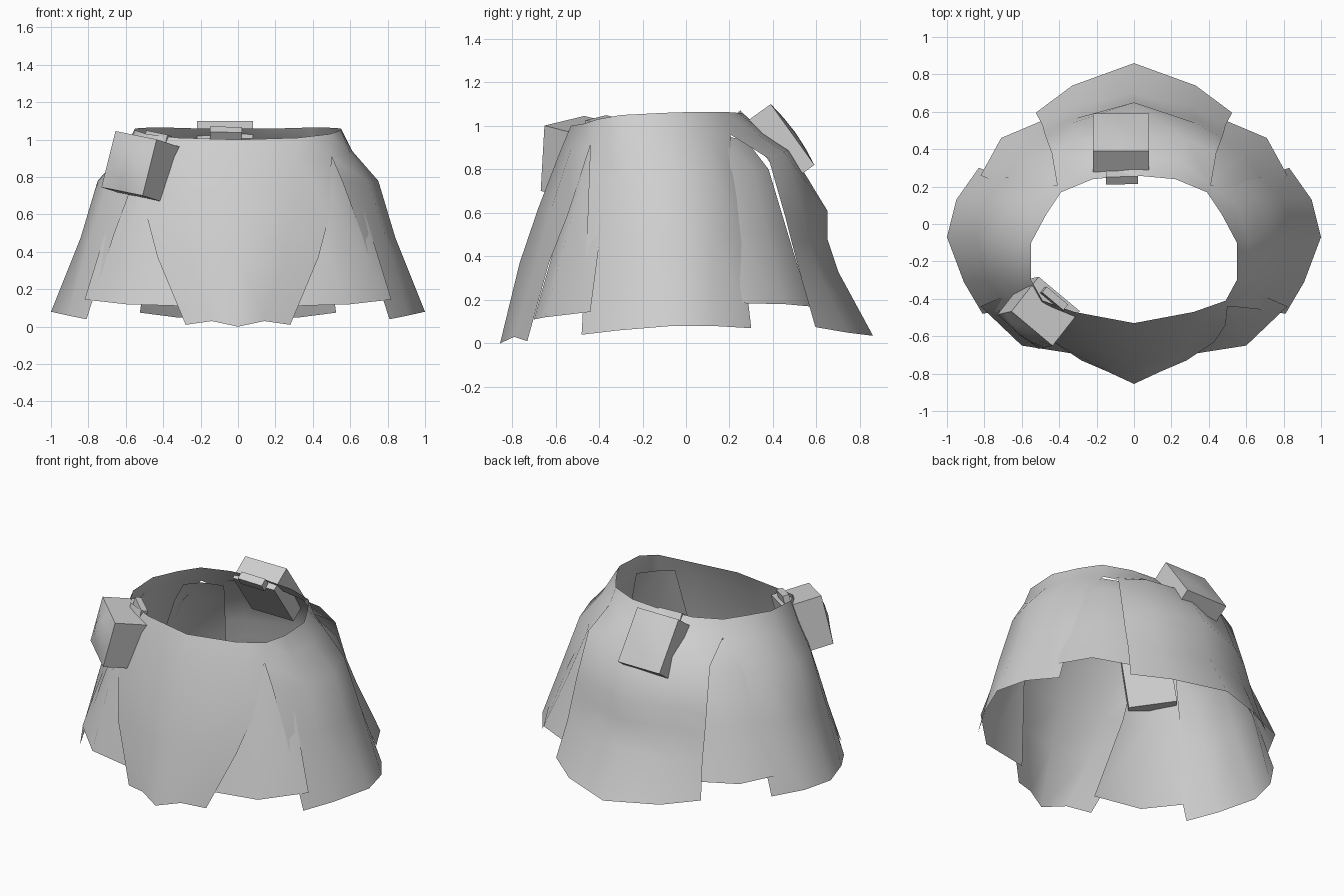
import bpy, bmesh, math
from mathutils import Vector, Matrix

if "Cube" in bpy.data.objects:
    bpy.data.objects.remove(bpy.data.objects["Cube"])

cloth = bpy.data.materials.new("grey cloth")
cloth.diffuse_color = (0.62, 0.62, 0.62, 1)
cloth.use_nodes = True
cloth.node_tree.nodes["Principled BSDF"].inputs["Base Color"].default_value = cloth.diffuse_color


def finish(name, bm, angle):
    me = bpy.data.meshes.new(name)
    bm.to_mesh(me)
    bm.free()
    me.materials.append(cloth)
    ob = bpy.data.objects.new(name, me)
    bpy.context.collection.objects.link(ob)
    bpy.ops.object.select_all(action='DESELECT')
    ob.select_set(True)
    bpy.context.view_layer.objects.active = ob
    bpy.ops.object.shade_smooth_by_angle(angle=math.radians(angle))
    return ob


def loft(bm, rows, flip):
    """Cloth panel from rows of points (top to bottom), plus its mirror image."""
    for side in (1, -1):
        g = [[bm.verts.new((side * x, y, z)) for x, y, z in r] for r in rows]
        for a, b in zip(g, g[1:]):
            for i in range(len(a) - 1):
                q = [a[i], b[i], b[i + 1], a[i + 1]]
                bm.faces.new(q if (side == 1) != flip else q[::-1])


# outer skirt: front, side and back panels, joined at the waist, split below
bm = bmesh.new()
loft(bm, [
    [(0, -.53, 1.0), (.32, -.47, 1.01), (.49, -.41, 1.03)],
    [(0, -.58, .88), (.32, -.53, .89), (.5, -.44, .91)],
    [(0, -.68, .62), (.30, -.62, .62), (.49, -.54, .60)],
    [(0, -.765, .37), (.25, -.69, .36), (.43, -.63, .37)],
    [(0, -.855, 0), (.14, -.79, .03), (.28, -.73, .01)]], False)
loft(bm, [
    [(.49, -.41, 1.03), (.55, -.3, 1.05), (.55, -.1, 1.06), (.47, .05, 1.065), (.39, .17, 1.065)],
    [(.5, -.44, .91), (.60, -.3, .93), (.61, -.09, .94), (.55, .1, .95), (.41, .205, .96)],
    [(.56, -.445, .77), (.70, -.29, .77), (.75, -.08, .78), (.68, .13, .78), (.55, .22, .79)],
    [(.66, -.455, .5), (.79, -.3, .48), (.84, -.07, .48), (.79, .14, .48), (.68, .25, .5)],
    [(.81, -.48, .04), (.91, -.31, .06), (1.0, -.07, .08), (.95, .13, .08), (.83, .30, .07)]], False)
loft(bm, [
    [(.39, .17, 1.065), (.22, .24, 1.06), (0, .26, 1.06)],
    [(.41, .205, .96), (.24, .33, .96), (0, .36, .97)],
    [(.44, .38, .85), (.28, .45, .88), (0, .48, .89)],
    [(.47, .46, .57), (.33, .54, .60), (0, .65, .61)],
    [(.48, .49, .45), (.33, .56, .48), (0, .65, .48)],
    [(.49, .53, .30), (.33, .62, .30), (0, .70, .33)],
    [(.525, .595, .075), (.33, .74, .05), (0, .86, .035)]], False)
bmesh.ops.remove_doubles(bm, verts=bm.verts, dist=.001)
finish("outer_skirt", bm, 60)

# shorter panels filling the slits from inside
bm = bmesh.new()
loft(bm, [
    [(.40, -.46, .93), (.49, -.43, .92), (.57, -.30, .93)],
    [(.38, -.56, .60), (.55, -.52, .60), (.68, -.38, .60)],
    [(.28, -.70, .11), (.60, -.65, .12), (.82, -.44, .145)]], False)
loft(bm, [
    [(.48, .12, .95), (.41, .20, .95), (.30, .28, .93)],
    [(.58, .17, .80), (.50, .31, .80), (.36, .38, .80)],
    [(.70, .21, .50), (.60, .37, .50), (.42, .47, .50)],
    [(.82, .26, .185), (.71, .46, .18), (.45, .57, .17)]], False)
finish("inner_slit_panels", bm, 60)


def oriented_box(name, centre, normal, size, roll=0, bulge=0, cuts=0):
    """Box facing along normal; size is width, height, depth; front may bulge."""
    n = Vector(normal).normalized()
    w = Vector((0, 0, 1)).cross(n).normalized()
    h = n.cross(w)
    rot = Matrix((w, h, n)).transposed().to_4x4()
    bm = bmesh.new()
    bmesh.ops.create_cube(bm, size=1)
    if cuts:
        bmesh.ops.subdivide_edges(bm, edges=bm.edges, cuts=cuts, use_grid_fill=True)
    for v in bm.verts:
        x, y, z = v.co
        if z > 0:
            z += bulge * math.cos(math.pi * x) * math.cos(math.pi * y)
        v.co = (x * size[0], y * size[1], z * size[2])
    bm.transform(Matrix.Translation(centre) @ rot @ Matrix.Rotation(math.radians(roll), 4, 'Z'))
    finish(name, bm, 40)


# belt pouches with their small hanging loops
oriented_box("front_pouch", (-.51, -.475, .85), (-.62, -.79, .2), (.29, .31, .24), -9, .15, 3)
oriented_box("front_pouch_loop", (-.43, -.40, 1.0), (-.62, -.79, .2), (.15, .07, .04), -9)
oriented_box("back_pouch", (-.07, .425, .914), (0, .81, .58), (.30, .344, .16), 0, .1, 3)
oriented_box("back_pouch_loop", (-.065, .25, 1.03), (0, .81, .58), (.17, .06, .05), 2)
